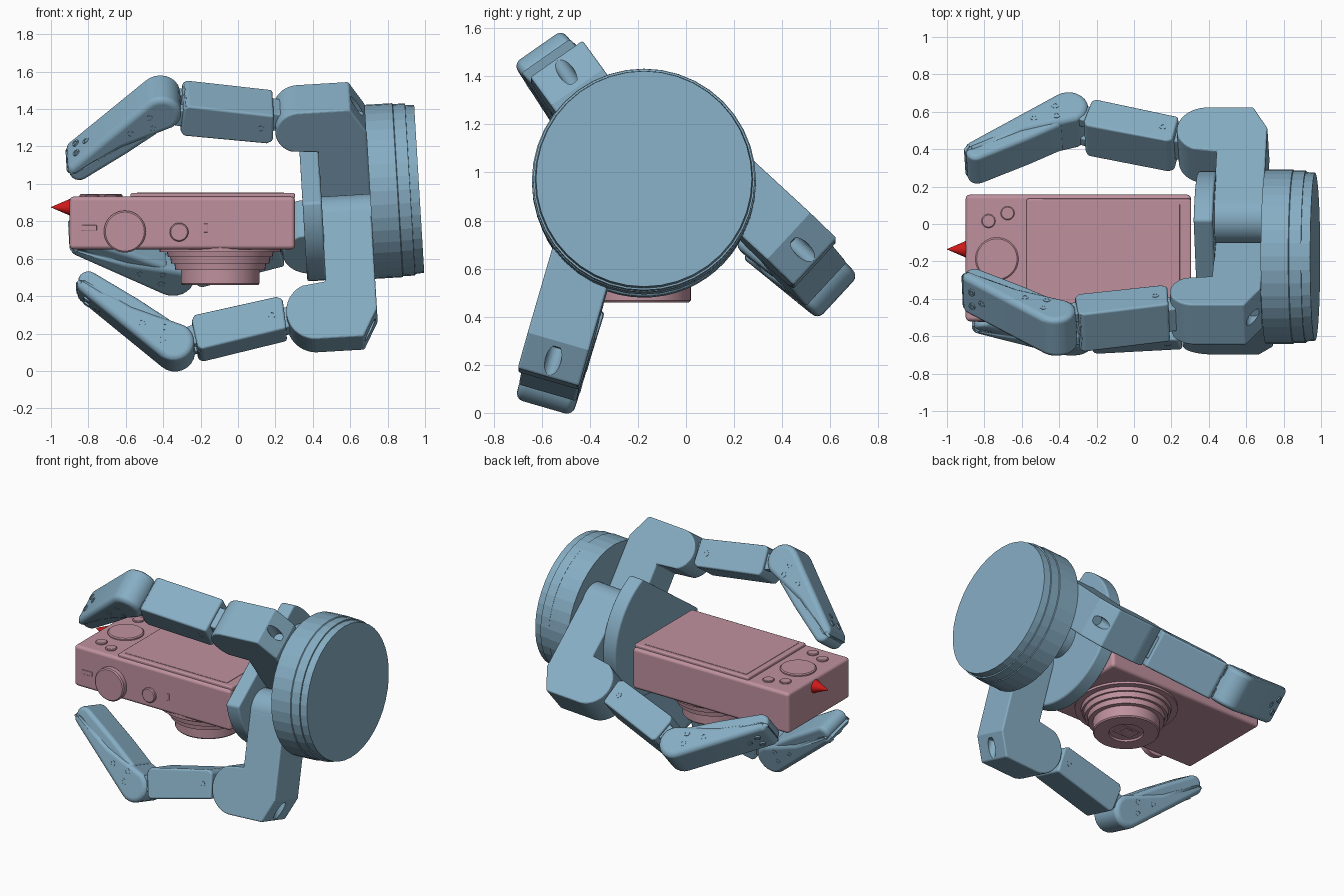
import bpy, bmesh
from math import sin, cos, pi, radians
from mathutils import Matrix

if "Cube" in bpy.data.objects:
    bpy.data.objects.remove(bpy.data.objects["Cube"])


def material(name, rgb):
    m = bpy.data.materials.new(name)
    m.diffuse_color = (*rgb, 1)
    m.use_nodes = True
    m.node_tree.nodes["Principled BSDF"].inputs["Base Color"].default_value = m.diffuse_color
    return m


BLUE = material("blue_grey", (0.24, 0.42, 0.55))
PINK = material("dusty_pink", (0.52, 0.285, 0.345))
RED = material("red", (0.65, 0.01, 0.01))


def finish(name, bm, mat, M, bevel=0, segs=3, smooth=True, clamp=True):
    bmesh.ops.recalc_face_normals(bm, faces=bm.faces)
    me = bpy.data.meshes.new(name)
    bm.to_mesh(me)
    bm.free()
    me.materials.append(mat)
    ob = bpy.data.objects.new(name, me)
    ob.matrix_world = M
    bpy.context.collection.objects.link(ob)
    if smooth:
        bpy.ops.object.select_all(action='DESELECT')
        ob.select_set(True)
        bpy.context.view_layer.objects.active = ob
        bpy.ops.object.shade_smooth_by_angle(angle=radians(32))
    if bevel:
        b = ob.modifiers.new("bevel", 'BEVEL')
        b.width, b.segments = bevel, segs
        b.limit_method, b.angle_limit = 'ANGLE', radians(40)
        b.harden_normals = smooth
        b.use_clamp_overlap = clamp
    return ob


def prism(name, pts, w0, w1, mat, M, bevel=0, segs=3, smooth=True, clamp=True):
    """Closed 2D profile in local xy, extruded along local z."""
    bm = bmesh.new()
    f = bm.faces.new([bm.verts.new((x, y, w0)) for x, y in pts])
    ex = bmesh.ops.extrude_face_region(bm, geom=[f])
    vs = [v for v in ex["geom"] if isinstance(v, bmesh.types.BMVert)]
    bmesh.ops.translate(bm, verts=vs, vec=(0, 0, w1 - w0))
    return finish(name, bm, mat, M, bevel, segs, smooth, clamp)


def rect(x0, x1, y0, y1):
    return [(x0, y0), (x1, y0), (x1, y1), (x0, y1)]


def box(name, x, y, z, mat, bevel=0, segs=3):
    return prism(name, rect(*x, *y), *z, mat, Matrix(), bevel, segs)


def lathe(name, prof, mat, M, n=48, smooth=True):
    """Profile of (height, radius) turned about local z, capped at both ends."""
    bm = bmesh.new()
    rings = [[bm.verts.new((r * cos(2 * pi * i / n), r * sin(2 * pi * i / n), h))
              for i in range(n)] for h, r in prof]
    for a, b in zip(rings, rings[1:]):
        for i in range(n):
            j = (i + 1) % n
            bm.faces.new((a[i], a[j], b[j], b[i]))
    bm.faces.new(rings[0])
    bm.faces.new(rings[-1])
    return finish(name, bm, mat, M, smooth=smooth)


def arc(cx, cy, r, a0, a1, n=12):
    return [(cx + r * cos(radians(a0 + (a1 - a0) * i / n)),
             cy + r * sin(radians(a0 + (a1 - a0) * i / n))) for i in range(n + 1)]


T = Matrix.Translation
ALONG_X = Matrix.Rotation(pi / 2, 4, 'Y')
DOWN = Matrix.Rotation(pi, 4, 'X')
TO_FRONT = Matrix.Rotation(pi / 2, 4, 'X')
YZX = Matrix(((0, 0, 1, 0), (1, 0, 0, 0), (0, 1, 0, 0), (0, 0, 0, 1)))

# Hand frame: hand axis along x, tilted slightly about y
HAND = T((0.83, -0.175, 0.965)) @ Matrix.Rotation(radians(-3.44), 4, 'Y') @ T((-0.83, 0, 0))

# Wrist drum with stepped rims
lathe("wrist_drum", [(0.705, 0.466), (0.852, 0.466), (0.856, 0.461), (0.92, 0.461),
                     (0.921, 0.453), (0.969, 0.449)], BLUE, HAND @ ALONG_X, 40, smooth=False)
# Palm plate, cut flat in front of the fixed finger
prism("palm_plate", arc(0, 0, 0.458, 185, 425, 40), 0.342, 0.445, BLUE, HAND @ YZX, 0.014)


def finger(tag, angle, offset, lift, curl, top):
    """Finger in its own plane: x = hand axis, y = outward, z = sideways."""
    a = radians(angle)
    basis = Matrix(((1, 0, 0, 0), (0, cos(a), -sin(a), offset[0]),
                    (0, sin(a), cos(a), offset[1]), (0, 0, 0, 1)))
    M = HAND @ basis
    W = 0.133
    kx, ky = 0.32, 0.51
    # knuckle housing with its arm to the pivot
    r = (top - 0.372) / 2
    prof = ([(0.44, 0), (0.705, 0), (0.705, top - 0.15), (0.625, top)]
            + arc(0.22 + r, top - r, r, 95, 245, 24) + [(0.44, 0.37)])
    hub = prism(tag + "_knuckle_housing", prof, -W, W, BLUE, M, 0.01, smooth=False)
    out = Matrix.Rotation(-pi / 2, 4, 'X')
    hole = lathe(tag + "_bolt_hole_cutter", [(top - 0.127, 0.033), (0.8, 0.033)], BLUE,
                 M @ T((0.663, 0, 0)) @ out, 24, smooth=False)
    hole.hide_render = hole.hide_viewport = True
    cut = hub.modifiers.new("bolt_hole", 'BOOLEAN')
    cut.operation, cut.object, cut.solver = 'DIFFERENCE', hole, 'EXACT'
    lathe(tag + "_pivot", [(0.44, W), (0.705, W)], BLUE, M @ ALONG_X, 32)

    # link frame: x runs from the knuckle to the elbow, y outward
    d = radians(lift)
    L = M @ Matrix(((-cos(d), sin(d), 0, kx), (sin(d), cos(d), 0, ky), (0, 0, -1, 0), (0, 0, 0, 1)))
    prism(tag + "_link_bar", [(-0.05, -0.02), (0.22, -0.06), (0.22, 0.085), (-0.05, 0.055)],
          -0.075, 0.075, BLUE, L, 0.01)
    prism(tag + "_inner_link", [(0.105, -0.075), (0.135, -0.095), (0.585, -0.09), (0.605, -0.06),
                                (0.605, 0.09), (0.585, 0.108), (0.12, 0.092)],
          -0.125, 0.125, BLUE, L, 0.016)
    for s in (-1, 1):
        prism(tag + "_elbow_lug", [(0.56, -0.05), (0.7, -0.03), (0.74, 0.05), (0.56, 0.07)],
              s * 0.075 - 0.03, s * 0.075 + 0.03, BLUE, L, 0.008)
        lathe(tag + "_link_bolt", [(0, 0.02), (0.127, 0.02), (0.127, 0.011), (0.123, 0.011)], BLUE,
              L @ T((0.18, 0.0, 0)) @ (Matrix() if s > 0 else DOWN), 16)

    # fingertip: outer shell plus narrower inner pad
    D = L @ T((0.72, 0.03, 0)) @ Matrix.Rotation(-radians(lift + curl), 4, 'Z')
    prism(tag + "_tip_shell", arc(0, 0, 0.108, 85, 275) + [(0.3, -0.03), (0.59, -0.005)]
          + arc(0.575, 0.015, 0.045, -15, 85, 6), -0.125, 0.125, BLUE, D, 0.034, 4, clamp=False)
    prism(tag + "_tip_pad", [(0.08, -0.09), (0.3, -0.085)] + arc(0.575, -0.012, 0.055, -85, 75, 8)
          + [(0.08, 0.05)], -0.112, 0.112, BLUE, D, 0.028, 3, clamp=False)
    for s in (-1, 1):
        for px, py in ((0.06, 0.03), (0.09, -0.035), (0.2, 0.015)):
            lathe(tag + "_tip_bolt", [(0, 0.02), (0.127, 0.02), (0.127, 0.011), (0.122, 0.011)], BLUE,
                  D @ T((px, py, 0)) @ (Matrix() if s > 0 else DOWN), 16)
    # bolts on the back of the fingertip
    for px, pz in ((0.53, -0.045), (0.53, 0.045), (0.46, 0)):
        lathe(tag + "_back_bolt", [(0.03, 0.02), (0.073, 0.02), (0.073, 0.011), (0.068, 0.011)],
              BLUE, D @ T((px, 0, pz)) @ out, 16)


# Three fingers: two on spread pivots, one fixed on the hand axis
finger("right_finger", -42.7, (0.205, 0.143), 14, 32.5, 0.69)
finger("left_finger", 253.8, (-0.205, -0.143), 8.8, 39, 0.69)
finger("upper_finger", 125, (0.002, -0.002), 10, 36.5, 0.638)

# Camera body and raised screen
box("camera_body", (-0.9, 0.305), (-0.52, 0.157), (0.65, 0.932), PINK, 0.022)
box("screen_frame", (-0.575, 0.305), (-0.50, 0.135), (0.92, 0.952), PINK, 0.01, 2)
box("screen_glass", (-0.54, 0.245), (-0.47, 0.105), (0.94, 0.955), PINK, 0.002, 1)

# Buttons and control dial on the back face
for px, py in ((-0.778, 0.016), (-0.676, 0.058), (-0.778, -0.39), (-0.676, -0.43)):
    lathe("back_button", [(0.92, 0.037), (0.938, 0.037), (0.942, 0.032)], PINK, T((px, py, 0)), 24)
lathe("control_dial", [(0.92, 0.115), (0.94, 0.115), (0.946, 0.108)], PINK, T((-0.733, -0.187, 0)))

# Controls on the side facing the front
lathe("mode_dial", [(0, 0.112), (0.035, 0.112), (0.042, 0.104)], PINK,
      T((-0.605, -0.515, 0.745)) @ TO_FRONT)
lathe("shutter_button", [(0, 0.05), (0.018, 0.05), (0.024, 0.044)], PINK,
      T((-0.315, -0.515, 0.742)) @ TO_FRONT, 32)
box("power_switch", (-0.183, -0.162), (-0.525, -0.51), (0.74, 0.788), PINK, 0.004, 2)
box("side_slot", (-0.835, -0.755), (-0.525, -0.51), (0.75, 0.78), PINK, 0.004, 2)

# Stepped zoom lens pointing down
LENS = T((-0.095, -0.19, 0.66)) @ DOWN
lathe("lens_barrel", [(0, 0.325), (0.025, 0.325), (0.025, 0.285), (0.05, 0.28), (0.05, 0.268),
                      (0.085, 0.262), (0.085, 0.245), (0.12, 0.24), (0.12, 0.21), (0.192, 0.21),
                      (0.2, 0.203), (0.2, 0.11), (0.188, 0.105)], PINK, LENS)
prism("lens_window_frame", rect(-0.07, 0.07, -0.05, 0.05), 0.18, 0.194, PINK, LENS, 0.004, 2)
lathe("lens_glass", [(0.18, 0.04), (0.197, 0.04), (0.2, 0.02)], PINK, LENS, 24)

# Red pointer cone on the end of the camera
lathe("pointer_cone", [(0.895, 0.046), (1.0, 0.001)], RED,
      T((0, -0.135, 0.875)) @ Matrix.Rotation(-pi / 2, 4, 'Y'), 20)
